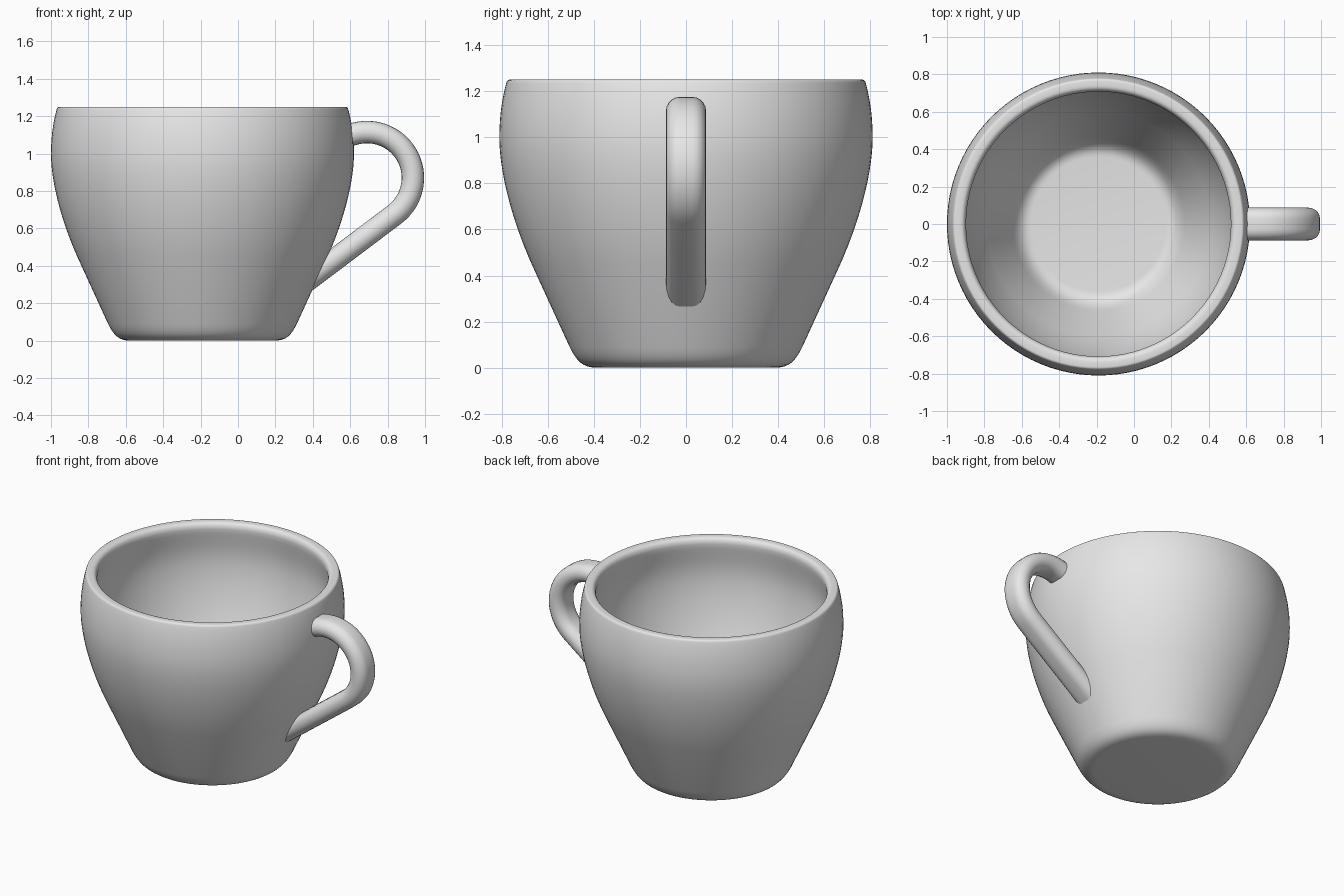
import bpy, bmesh, math
from mathutils import Vector
from mathutils.geometry import interpolate_bezier, intersect_line_plane

cube = bpy.data.objects.get("Cube")
if cube:
    bpy.data.objects.remove(cube, do_unlink=True)

# One plain ceramic colour
grey = bpy.data.materials.new("light grey ceramic")
grey.use_nodes = True
grey.diffuse_color = (0.8, 0.8, 0.8, 1)
grey.node_tree.nodes["Principled BSDF"].inputs["Base Color"].default_value = (0.8, 0.8, 0.8, 1)


def finish(bm, name, location=(0, 0, 0)):
    bmesh.ops.remove_doubles(bm, verts=bm.verts, dist=0.0005)
    bmesh.ops.recalc_face_normals(bm, faces=bm.faces)
    mesh = bpy.data.meshes.new(name)
    bm.to_mesh(mesh)
    bm.free()
    mesh.materials.append(grey)
    obj = bpy.data.objects.new(name, mesh)
    obj.location = location
    bpy.context.collection.objects.link(obj)
    bpy.ops.object.select_all(action='DESELECT')
    obj.select_set(True)
    bpy.context.view_layer.objects.active = obj
    bpy.ops.object.shade_smooth_by_angle(angle=math.radians(40))
    return obj


def bend(steps, *points):
    """Bezier piece of the cup profile, given as (radius, height) pairs."""
    return interpolate_bezier(*[Vector((r, 0, z)) for r, z in points], steps)


# Cup: one closed wall profile, from the underside over the rim to the inner floor
CUP_X = -0.19
profile = [Vector((0, 0, 0))]
profile += bend(9, (.385, 0), (.45, 0), (.475, .03), (.505, .09))        # foot
profile += bend(14, (.67, .45), (.755, .64), (.81, .85), (.81, 1.0))     # belly
profile += bend(8, (.81, 1.0), (.81, 1.1), (.795, 1.18), (.78, 1.235))   # shoulder
profile += bend(5, (.78, 1.235), (.778, 1.245), (.772, 1.25), (.765, 1.25))
profile += bend(7, (.74, 1.25), (.72, 1.25), (.71, 1.235), (.708, 1.21)) # inner lip
profile += bend(7, (.708, 1.21), (.715, 1.15), (.735, 1.08), (.735, 1.0))
profile += bend(14, (.735, 1.0), (.735, .86), (.685, .65), (.60, .46))
profile += bend(9, (.47, .19), (.44, .12), (.41, .08), (.36, .08))       # floor
profile.append(Vector((0, 0, .08)))

bm = bmesh.new()
verts = [bm.verts.new(p) for p in profile]
edges = [bm.edges.new(pair) for pair in zip(verts, verts[1:])]
bmesh.ops.spin(bm, geom=verts + edges, cent=(0, 0, 0), axis=(0, 0, 1),
               angle=math.tau, steps=96, use_merge=False)
finish(bm, "cup_body", (CUP_X, 0, 0))

# Handle: a flattened tube along an arc that runs into a straight leg
ARC = Vector((.69, 0, .87))
RADIUS = .245
HALF_THICK, HALF_FLAT = .06, .027
START, END = math.radians(105), math.radians(-53)
LEG = .45


def section(center, out):
    """Rounded cross-section: two half circles joined by short flats."""
    ring = []
    for side in (1, -1):
        for i in range(11):
            a = side * math.pi / 2 - math.pi * i / 10
            ring.append(center + out * (HALF_THICK * math.sin(a))
                        + Vector((0, side * (HALF_FLAT + HALF_THICK * abs(math.cos(a))), 0)))
    return ring


def slide(ring, direction, point, normal):
    """Push a ring along the tube until it lies on a plane inside the wall."""
    return [intersect_line_plane(p, p + direction, point, normal) for p in ring]


rings = []
for i in range(29):
    a = START + (END - START) * i / 28
    out = Vector((math.cos(a), 0, math.sin(a)))
    rings.append(section(ARC + out * RADIUS, out))
leg_dir = Vector((math.sin(END), 0, -math.cos(END)))
rings.append(section(ARC + out * RADIUS + leg_dir * LEG * .5, out))

# Both ends are cut parallel to the cup wall and buried just under its surface
top_dir = Vector((-math.sin(START), 0, math.cos(START)))
rings.insert(0, slide(rings[0], top_dir, Vector((.585, 0, 1.1)), Vector((1, 0, 0))))
slope = Vector((.456, 0, 1))
wall_normal = Vector((slope.z, 0, -slope.x)).normalized()
wall_point = Vector((CUP_X + .505 - .025, 0, .09))
rings.append(slide(rings[-1], leg_dir, wall_point, wall_normal))

bm = bmesh.new()
loops = [[bm.verts.new(p) for p in ring] for ring in rings]
for a, b in zip(loops, loops[1:]):
    for i in range(len(a)):
        j = (i + 1) % len(a)
        bm.faces.new((a[i], a[j], b[j], b[i]))
bm.faces.new(loops[0])
bm.faces.new(loops[-1])
finish(bm, "handle")
